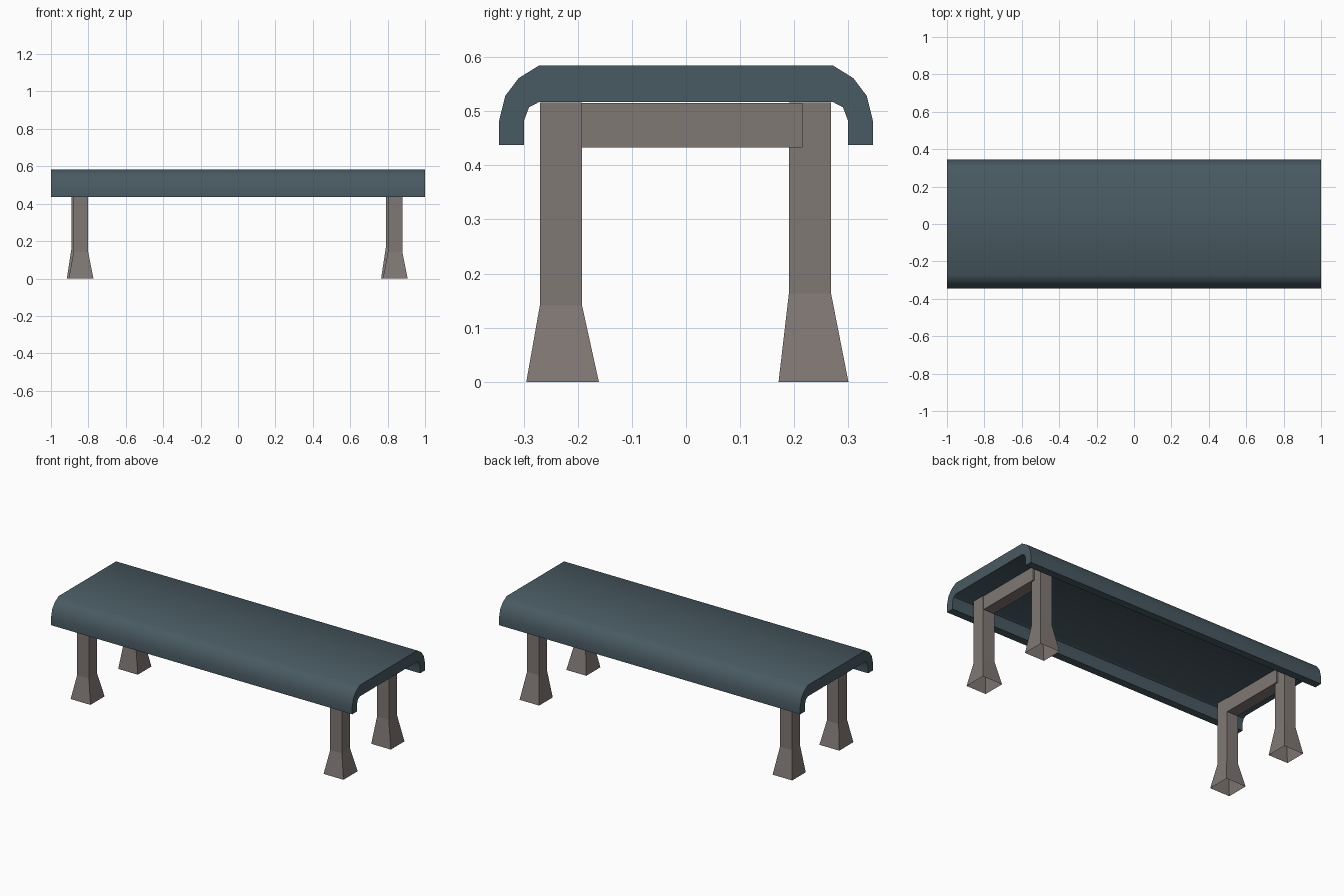
import bpy, bmesh, math

if "Cube" in bpy.data.objects:
    bpy.data.objects.remove(bpy.data.objects["Cube"])


def material(name, rgb):
    m = bpy.data.materials.new(name)
    m.diffuse_color = (*rgb, 1)
    m.use_nodes = True
    m.node_tree.nodes["Principled BSDF"].inputs["Base Color"].default_value = m.diffuse_color
    return m


slate = material("slate blue", (0.066, 0.102, 0.122))
stone = material("warm grey", (0.216, 0.188, 0.176))


def finish(name, bm, mat):
    bmesh.ops.recalc_face_normals(bm, faces=bm.faces)
    mesh = bpy.data.meshes.new(name)
    bm.to_mesh(mesh)
    bm.free()
    mesh.materials.append(mat)
    ob = bpy.data.objects.new(name, mesh)
    bpy.context.collection.objects.link(ob)
    return ob


# Seat: rolled-edge profile in (y, z), mirrored and swept along x
outer = [(0.345, 0.437), (0.345, 0.483), (0.334, 0.528), (0.309, 0.561), (0.272, 0.584)]
inner = [(0.271, 0.517), (0.29, 0.507), (0.299, 0.483), (0.299, 0.437)]
half = inner + outer
profile = half + [(-y, z) for y, z in reversed(half)]
bm = bmesh.new()
end = bm.faces.new([bm.verts.new((-1, y, z)) for y, z in profile])
swept = bmesh.ops.extrude_face_region(bm, geom=[end], use_keep_orig=True)
bmesh.ops.translate(bm, vec=(2, 0, 0),
                    verts=[v for v in swept["geom"] if isinstance(v, bmesh.types.BMVert)])
seat = finish("seat", bm, slate)
bpy.context.view_layer.objects.active = seat
seat.select_set(True)
bpy.ops.object.shade_smooth_by_angle(angle=math.radians(40))


# Legs: hollow square posts with flared, open feet
def leg(name, rings):
    bm = bmesh.new()
    loops = [[bm.verts.new((x, y, z)) for x, y in ((x0, y0), (x1, y0), (x1, y1), (x0, y1))]
             for x0, x1, y0, y1, z in rings]
    for a, b in zip(loops, loops[1:]):
        for i in range(4):
            j = (i + 1) % 4
            bm.faces.new((a[i], a[j], b[j], b[i]))
    bm.faces.new(loops[-1])
    finish(name, bm, stone)


for side, cx in (("left", -0.84), ("right", 0.84)):
    leg(side + "_front_leg", [(cx - 0.065, cx + 0.067, -0.295, -0.161, 0),
                              (cx - 0.039, cx + 0.039, -0.27, -0.192, 0.141),
                              (cx - 0.039, cx + 0.039, -0.27, -0.192, 0.516)])
    leg(side + "_back_leg", [(cx - 0.075, cx + 0.055, 0.171, 0.3, 0),
                             (cx - 0.05, cx + 0.028, 0.19, 0.268, 0.163),
                             (cx - 0.05, cx + 0.028, 0.19, 0.268, 0.516)])

    # Cross beam joining the front and back legs
    bm = bmesh.new()
    bmesh.ops.create_cube(bm, size=1)
    bmesh.ops.scale(bm, vec=(0.072, 0.415, 0.082), verts=bm.verts)
    bmesh.ops.translate(bm, vec=(cx, 0.0075, 0.474), verts=bm.verts)
    finish(side + "_cross_beam", bm, stone)
